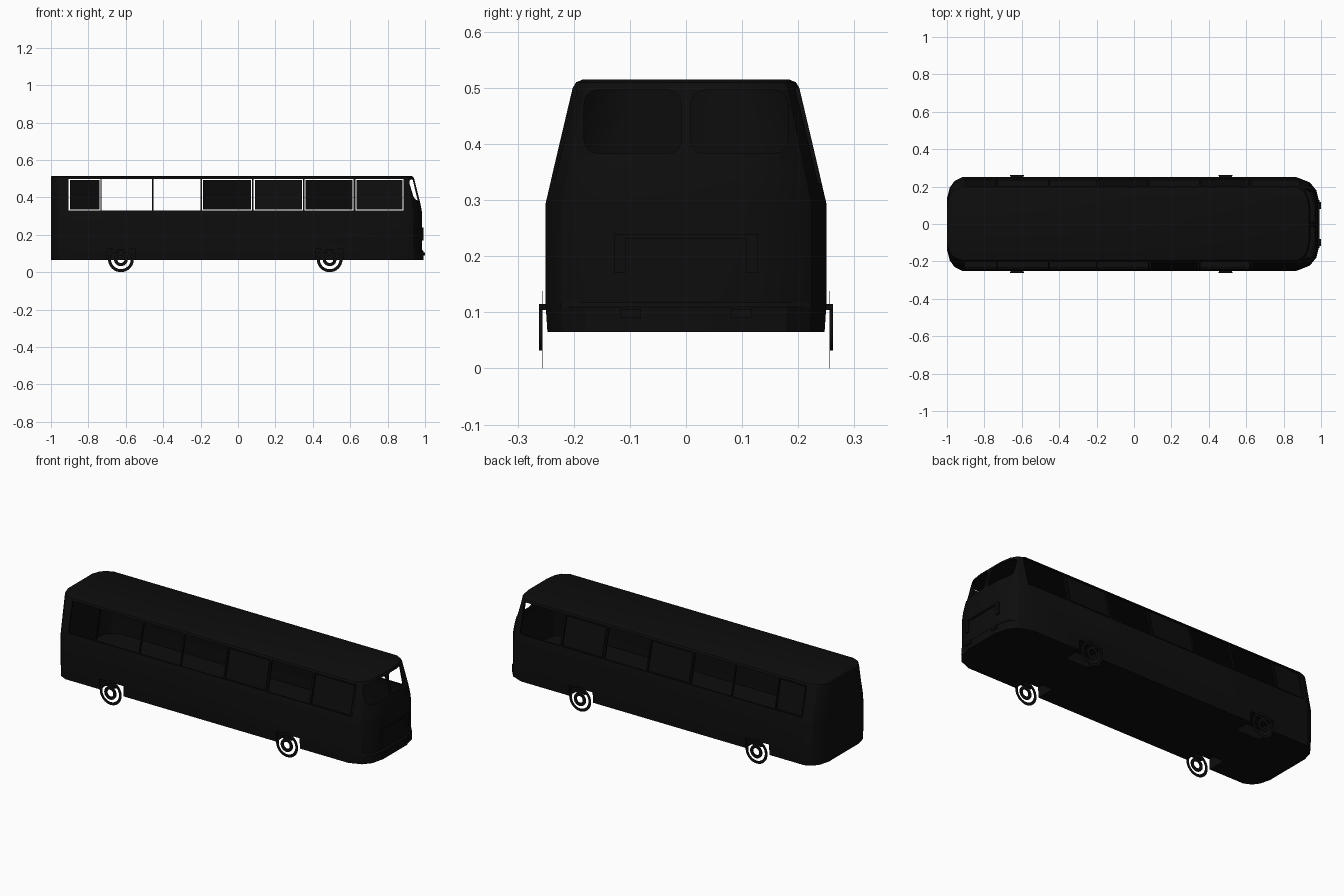
import bpy, bmesh, math
from mathutils import Vector

if "Cube" in bpy.data.objects:
    bpy.data.objects.remove(bpy.data.objects["Cube"])

black = bpy.data.materials.new("matte black")
black.diffuse_color = (0.004, 0.004, 0.004, 1)
black.use_nodes = True
black.node_tree.nodes["Principled BSDF"].inputs["Base Color"].default_value = black.diffuse_color


def make(name, bm, smooth=False):
    bmesh.ops.recalc_face_normals(bm, faces=bm.faces)
    me = bpy.data.meshes.new(name)
    bm.to_mesh(me)
    bm.free()
    ob = bpy.data.objects.new(name, me)
    bpy.context.collection.objects.link(ob)
    me.materials.append(black)
    if smooth:
        bpy.context.view_layer.objects.active = ob
        bpy.ops.object.select_all(action='DESELECT')
        ob.select_set(True)
        bpy.ops.object.shade_smooth_by_angle(angle=math.radians(25))
    return ob


def loft(bm, rings):
    rows = [[bm.verts.new(p) for p in r] for r in rings]
    n = len(rows[0])
    for a, b in zip(rows, rows[1:]):
        for i in range(n):
            bm.faces.new((a[i], a[(i + 1) % n], b[(i + 1) % n], b[i]))
    bm.faces.new(rows[0][::-1])
    bm.faces.new(rows[-1])


def box(bm, x0, x1, y0, y1, z0, z1):
    loft(bm, [[(x0, y0, z), (x1, y0, z), (x1, y1, z), (x0, y1, z)] for z in (z0, z1)])


# Plan outline: (x, share of half width); sections: (z, half width, nose setback)
PLAN = [(-1, .55), (-.985, .78), (-.96, .92), (-.92, 1), (.87, 1),
        (.94, .89), (.975, .72), (.993, .42)]
SECTIONS = [(.065, .247, .0), (.11, .25, .0), (.118, .25, .008), (.295, .25, .008),
            (.325, .243, .01), (.36, .235, .016), (.5, .202, .05),
            (.51, .196, .055), (.515, .184, .066)]


def hull_rings(sections, inset=0.0):
    rings = []
    for z, w, back in sections:
        half = []
        for x, f in PLAN:
            if x > 0:
                x -= back * max(0, (x - .87) / .12)
            elif z > .51:
                x += .006
            half.append((x * (1 - inset), f * (w - inset), z))
        rings.append([(x, -y, zz) for x, y, zz in half] + half[::-1])
    return rings


bm = bmesh.new()
loft(bm, hull_rings(SECTIONS))
body = make("bus_body", bm)

# Hollow cabin
cutters = []
bm = bmesh.new()
cabin = [(.14, .25, .008)] + [s for s in SECTIONS if .2 < s[0] < .505] + [(.506, .199, .053)]
loft(bm, hull_rings(cabin, .01))
cutters.append(make("cabin_cutter", bm))

# Side window openings
WINDOWS = [(-.905, -.735), (-.73, -.46), (-.453, -.2), (-.192, .076),
           (.084, .347), (.356, .617), (.628, .886)]
bm = bmesh.new()
for a, b in WINDOWS:
    box(bm, a, b, -.4, .4, .33, .499)
cutters.append(make("window_cutter", bm))

# Wheel wells
WHEELS = (-.626, .49)
bm = bmesh.new()
for x in WHEELS:
    for s in (-1, 1):
        y0, y1 = sorted((s * .14, s * .4))
        box(bm, x - .075, x + .075, y0, y1, 0, .125)
cutters.append(make("wheel_well_cutter", bm))


# Two rounded windscreen openings
def rounded(y0, y1, z0, z1, r):
    pts = []
    for k, (cy, cz) in enumerate([(y1 - r, z1 - r), (y0 + r, z1 - r),
                                  (y0 + r, z0 + r), (y1 - r, z0 + r)]):
        for j in range(4):
            t = math.radians(90 * k + 30 * j)
            pts.append((cy + r * math.cos(t), cz + r * math.sin(t)))
    return pts


bm = bmesh.new()
for y0, y1 in ((-.182, -.008), (.008, .182)):
    prof = rounded(y0, y1, .383, .496, .025)
    loft(bm, [[(x, y, z) for y, z in prof] for x in (.86, 1.1)])
cutters.append(make("windscreen_cutter", bm))

for c in cutters:
    c.hide_render = True
    m = body.modifiers.new(c.name, 'BOOLEAN')
    m.operation = 'DIFFERENCE'
    m.solver = 'EXACT'
    m.object = c
bpy.context.view_layer.update()
final = bpy.data.meshes.new_from_object(
    body.evaluated_get(bpy.context.evaluated_depsgraph_get()))
body.modifiers.clear()
body.data = final
for c in cutters:
    bpy.data.objects.remove(c)
bpy.context.view_layer.objects.active = body
bpy.ops.object.select_all(action='DESELECT')
body.select_set(True)
bpy.ops.object.shade_smooth_by_angle(angle=math.radians(25))


# Side panes, alternating between the two sides, tilted with the wall
def wall_y(z):
    return .243 - (z - .325) * .041 / .175


GAP = .006
for i, side in ((0, 1), (3, 1), (4, -1), (5, 1), (6, -1)):
    a, b = WINDOWS[i][0] + GAP, WINDOWS[i][1] - GAP
    bm = bmesh.new()
    loft(bm, [[(a, side * (wall_y(z) - .006), z), (b, side * (wall_y(z) - .006), z),
               (b, side * (wall_y(z) - .002), z), (a, side * (wall_y(z) - .002), z)]
              for z in (.33 + GAP, .499 - GAP)])
    make("side_pane", bm)


# Wheels: open tyre ring and hub ring
def ring(name, x, s, r0, r1, y0, y1, n=32):
    bm = bmesh.new()
    prof = [(r0, y0), (r1, y0), (r1, y1), (r0, y1)]
    rows = [[bm.verts.new((x + r * math.cos(t), s * y, .069 + r * math.sin(t)))
             for r, y in prof] for t in (2 * math.pi * k / n for k in range(n))]
    for k in range(n):
        a, b = rows[k], rows[(k + 1) % n]
        for j in range(4):
            bm.faces.new((a[j], a[(j + 1) % 4], b[(j + 1) % 4], b[j]))
    make(name, bm, True)


for x in WHEELS:
    for s in (-1, 1):
        ring("tyre_ring", x, s, .053, .069, .2555, .257)
        ring("hub_ring", x, s, .02, .037, .256, .262)
        bm = bmesh.new()
        y0, y1 = sorted((s * .245, s * .262))
        box(bm, x - .035, x + .035, y0, y1, .104, .115)
        make("arch_lip", bm)

# Nose details: lamps and the hooked grille trim
for s in (-1, 1):
    for name, ya, yb, z0, z1, x in (("lamp_plate", .08, .118, .09, .106, .994),
                                    ("grille_upright", .108, .128, .17, .24, .987),
                                    ("grille_bar", 0, .108, .232, .24, .987)):
        y0, y1 = sorted((s * ya, s * yb))
        bm = bmesh.new()
        box(bm, x - .002, x + .006, y0, y1, z0, z1)
        make(name, bm)
